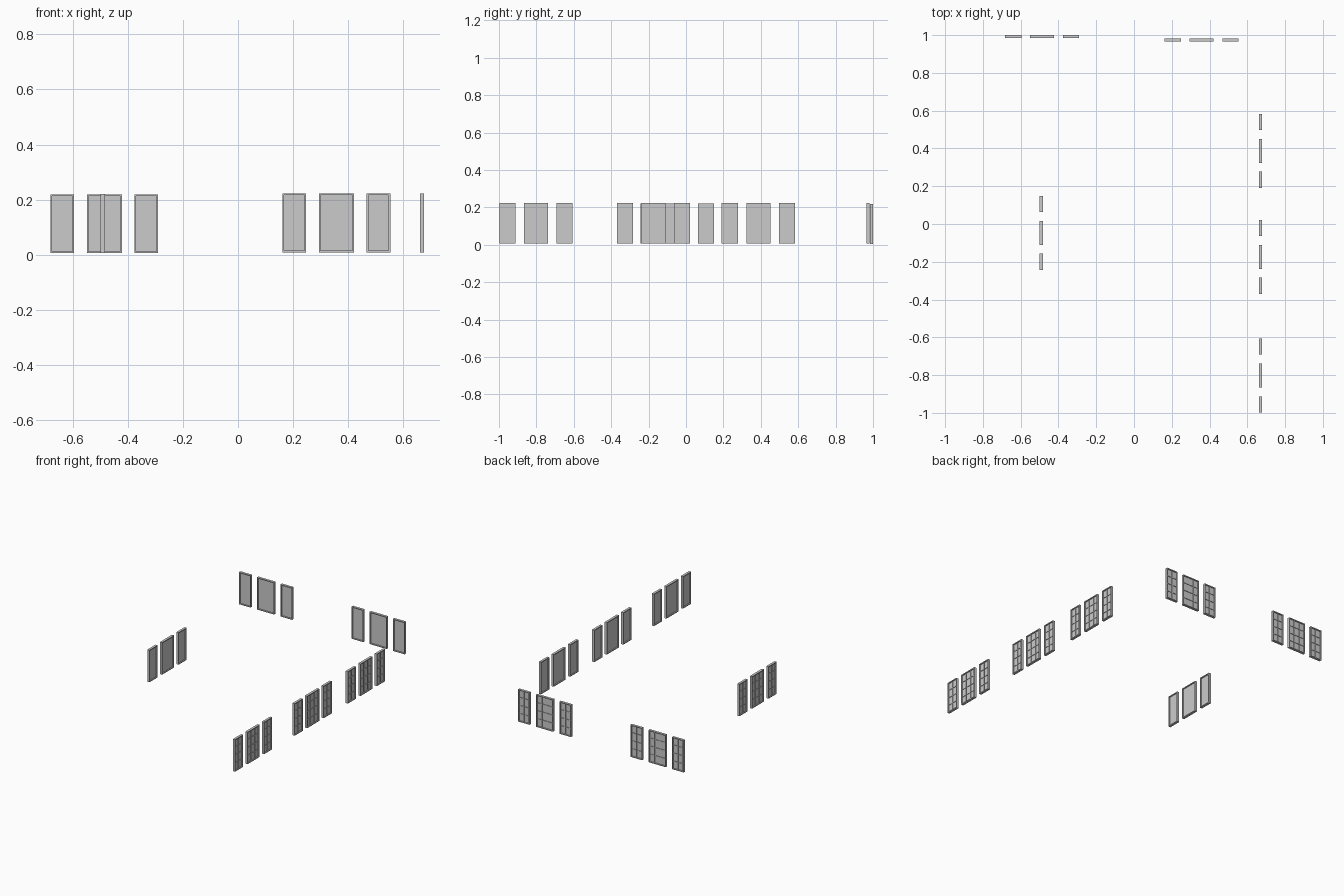
import bpy, bmesh
from mathutils import Matrix, Vector
from math import pi

if "Cube" in bpy.data.objects:
    bpy.data.objects.remove(bpy.data.objects["Cube"])

DEPTH, FRAME, BAR = 0.016, 0.006, 0.003
HEIGHT = 0.214


def box(bm, x0, x1, y0, y1, z0, z1):
    m = Matrix.Translation(((x0 + x1) / 2, (y0 + y1) / 2, (z0 + z1) / 2))
    m = m @ Matrix.Diagonal((x1 - x0, y1 - y0, z1 - z0, 1))
    bmesh.ops.create_cube(bm, size=1, matrix=m)


def finish(bm, name, matrix):
    me = bpy.data.meshes.new(name)
    bm.to_mesh(me)
    bm.free()
    ob = bpy.data.objects.new(name, me)
    ob.matrix_world = matrix
    bpy.context.collection.objects.link(ob)


# one window: local x is width, outside faces local -y
def window(name, width, cols, matrix):
    w, d, h = width / 2, DEPTH / 2, HEIGHT
    # surrounding frame
    bm = bmesh.new()
    for s in (-w, w - FRAME):
        box(bm, s, s + FRAME, -d, d, 0, h)
    for z in (0, h - FRAME):
        box(bm, -w + FRAME, w - FRAME, -d, d, z, z + FRAME)
    finish(bm, name + "_frame", matrix)
    # glass pane
    bm = bmesh.new()
    box(bm, -w + FRAME, w - FRAME, -0.001, 0.001, FRAME, h - FRAME)
    finish(bm, name + "_glass", matrix)
    # glazing bars on the outside
    bm = bmesh.new()
    for i in range(1, cols):
        x = -w + width * i / cols
        box(bm, x - BAR / 2, x + BAR / 2, -0.005, 0, FRAME, h - FRAME)
    for i in range(1, 4):
        z = h * i / 4
        box(bm, -w + FRAME, w - FRAME, -0.0045, 0, z - BAR / 2, z + BAR / 2)
    finish(bm, name + "_bars", matrix)


# triple window groups: centre and outward rotation
groups = {
    "back_left": (-0.486, 0.992, 0.005, pi),
    "back_right": (0.358, 0.973, 0.008, pi),
    "left": (-0.491, -0.047, 0.006, -pi / 2),
    "right_back": (0.669, 0.387, 0.008, pi / 2),
    "right_middle": (0.669, -0.174, 0.008, pi / 2),
    "right_front": (0.669, -0.802, 0.008, pi / 2),
}
zmin = 0.005
for name, (x, y, z, angle) in groups.items():
    base = Matrix.Translation((x, y, z - zmin + 0.005)) @ Matrix.Rotation(angle, 4, 'Z')
    for part, off, width, cols in (("side_a", -0.153, 0.086, 2),
                                   ("centre", 0, 0.127, 3),
                                   ("side_b", 0.153, 0.086, 2)):
        window(f"{name}_{part}", width, cols, base @ Matrix.Translation((off, 0, 0)))
